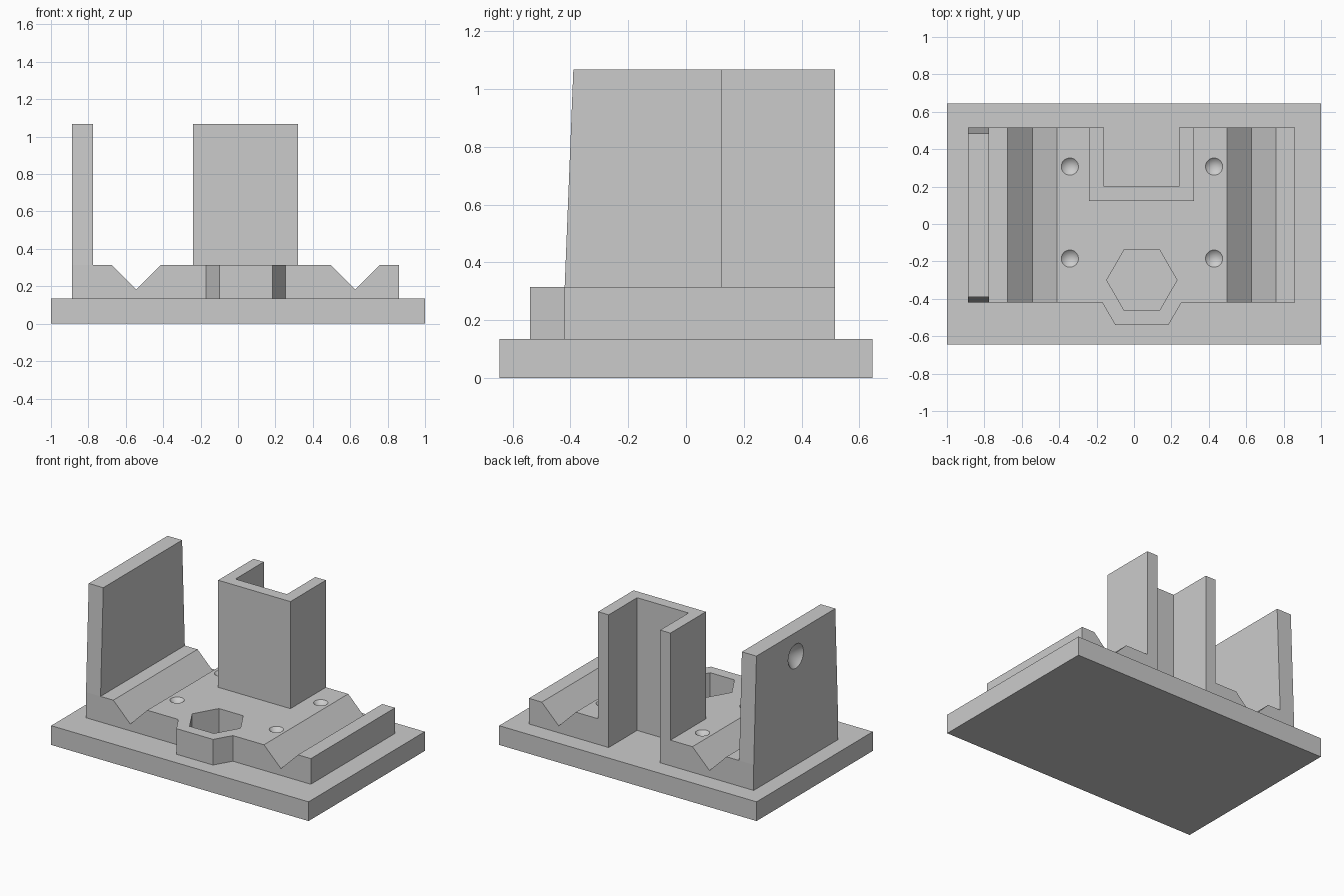
import bpy, bmesh, math
from mathutils import Matrix, Vector

old = bpy.data.objects.get("Cube")
if old:
    bpy.data.objects.remove(old, do_unlink=True)

grey = bpy.data.materials.new("plain_grey")
grey.use_nodes = True
colour = (0.6, 0.6, 0.6, 1)
grey.diffuse_color = colour
grey.node_tree.nodes["Principled BSDF"].inputs["Base Color"].default_value = colour

BASE_TOP, BLOCK_TOP, TOP = 0.135, 0.315, 1.067
FRONT, BACK = -0.42, 0.515


def finish(name, bm):
    bmesh.ops.recalc_face_normals(bm, faces=bm.faces[:])
    mesh = bpy.data.meshes.new(name)
    bm.to_mesh(mesh)
    bm.free()
    mesh.materials.append(grey)
    obj = bpy.data.objects.new(name, mesh)
    bpy.context.collection.objects.link(obj)
    return obj


def extrude(name, points, offset):
    """Extrude a flat outline of 3D points along an offset."""
    bm = bmesh.new()
    face = bm.faces.new([bm.verts.new(p) for p in points])
    result = bmesh.ops.extrude_face_region(bm, geom=[face])
    verts = [v for v in result["geom"] if isinstance(v, bmesh.types.BMVert)]
    bmesh.ops.translate(bm, verts=verts, vec=offset)
    return finish(name, bm)


def plan(name, outline, z0, z1):
    return extrude(name, [(x, y, z0) for x, y in outline], (0, 0, z1 - z0))


def rect(x0, x1, y0, y1):
    return [(x0, y0), (x1, y0), (x1, y1), (x0, y1)]


def cone_cutter(name, centre, inward, radius, depth):
    """Conical dent whose tip points inward; starts slightly outside the face."""
    over = 0.02
    bm = bmesh.new()
    height = depth + over
    turn = Vector((0, 0, 1)).rotation_difference(Vector(inward)).to_matrix().to_4x4()
    shift = Matrix.Translation((0, 0, height / 2 - over))
    bmesh.ops.create_cone(bm, cap_ends=True, segments=32,
                          radius1=radius * height / depth, radius2=0, depth=height,
                          matrix=Matrix.Translation(centre) @ turn @ shift)
    return finish(name, bm)


def combine(target, tool, operation):
    """Apply a boolean, then discard the tool."""
    mod = target.modifiers.new(operation.title(), "BOOLEAN")
    mod.operation, mod.solver, mod.object = operation, "EXACT", tool
    bpy.context.view_layer.objects.active = target
    bpy.ops.object.modifier_apply(modifier=mod.name)
    bpy.data.objects.remove(tool, do_unlink=True)


def smooth(obj):
    bpy.ops.object.select_all(action="DESELECT")
    obj.select_set(True)
    bpy.context.view_layer.objects.active = obj
    bpy.ops.object.shade_smooth_by_angle(angle=math.radians(25))


# Base plate
plan("base_plate", rect(-1, 1, -0.645, 0.645), 0, BASE_TOP)

# Block with two V grooves
profile = [(-0.887, BASE_TOP), (0.86, BASE_TOP), (0.86, BLOCK_TOP)]
for x in (0.628, -0.543):
    profile += [(x + 0.132, BLOCK_TOP), (x, 0.183), (x - 0.132, BLOCK_TOP)]
profile.append((-0.887, BLOCK_TOP))
block = extrude("grooved_block", [(x, FRONT, z) for x, z in profile],
                (0, BACK - FRONT, 0))

# Front nose around the nut pocket
nose = plan("nose", [(-0.24, -0.3), (-0.1, -0.54), (0.184, -0.54), (0.324, -0.3)],
            BASE_TOP, BLOCK_TOP)
combine(block, nose, "UNION")

# Hexagonal pocket and rear channel
hexagon = [(0.042 + 0.188 * math.cos(i * math.pi / 3),
            -0.3 + 0.188 * math.sin(i * math.pi / 3)) for i in range(6)]
combine(block, plan("pocket_cutter", hexagon, 0.1, 0.4), "DIFFERENCE")
combine(block, plan("channel_cutter", rect(-0.16, 0.24, 0.2, 0.6), 0.1, 0.4), "DIFFERENCE")

# Conical dents in the block
for x in (-0.343, 0.428):
    for y in (-0.185, 0.307):
        dent = cone_cutter("dent_cutter", (x, y, BLOCK_TOP), (0, 0, -1), 0.046, 0.046)
        combine(block, dent, "DIFFERENCE")
smooth(block)

# U-shaped tower, open to the back
tower = [(-0.24, 0.122), (0.322, 0.122), (0.322, BACK), (0.24, BACK),
         (0.24, 0.2), (-0.16, 0.2), (-0.16, BACK), (-0.24, BACK)]
plan("channel_tower", tower, BLOCK_TOP, TOP)

# Tapered side wall with a conical dent on its outer face
wall = extrude("side_wall", [(-0.887, FRONT, BLOCK_TOP), (-0.887, BACK, BLOCK_TOP),
                             (-0.887, BACK - 0.03, TOP), (-0.887, FRONT + 0.03, TOP)],
               (0.113, 0, 0))
combine(wall, cone_cutter("wall_dent_cutter", (-0.887, 0.048, 0.9), (1, 0, 0), 0.085, 0.085),
        "DIFFERENCE")
smooth(wall)
